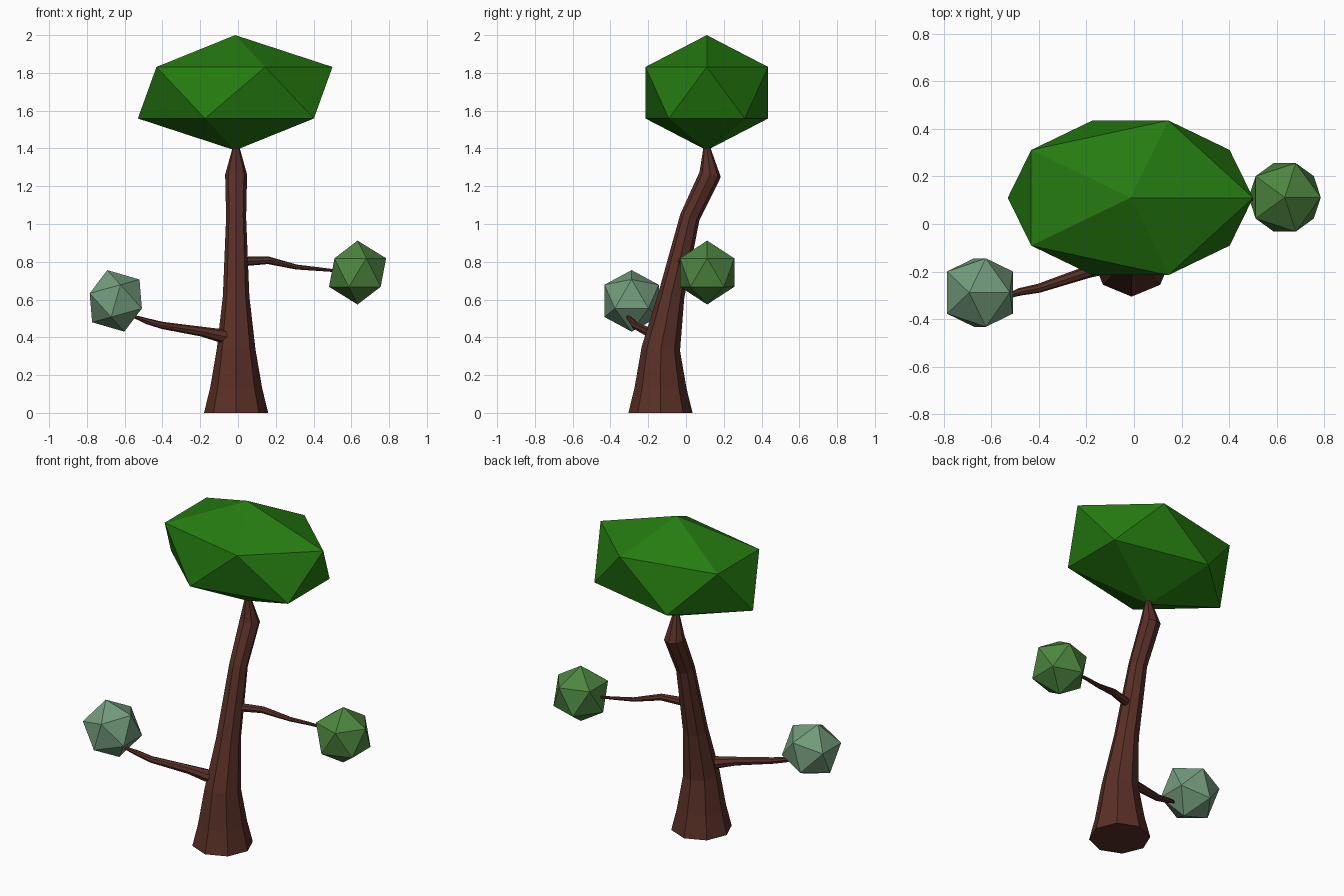
import bpy
import bmesh
import math
from mathutils import Vector, Matrix

cube = bpy.data.objects.get("Cube")
if cube:
    bpy.data.objects.remove(cube, do_unlink=True)


def make_material(name, rgb):
    mat = bpy.data.materials.new(name)
    mat.use_nodes = True
    colour = (*rgb, 1)
    mat.diffuse_color = colour
    bsdf = mat.node_tree.nodes["Principled BSDF"]
    bsdf.inputs["Base Color"].default_value = colour
    bsdf.inputs["Roughness"].default_value = 0.9
    return mat


bark = make_material("bark brown", (0.1, 0.029, 0.02))
leaf_dark = make_material("deep green", (0.018, 0.2, 0.005))
leaf_mid = make_material("mid green", (0.075, 0.24, 0.05))
leaf_pale = make_material("pale green", (0.17, 0.33, 0.2))


def finish(name, bm, mat):
    mesh = bpy.data.meshes.new(name)
    bmesh.ops.recalc_face_normals(bm, faces=bm.faces)
    bm.to_mesh(mesh)
    bm.free()
    mesh.materials.append(mat)
    obj = bpy.data.objects.new(name, mesh)
    bpy.context.collection.objects.link(obj)
    return obj


def limb(name, stations, side, sides=8, flat_start=False):
    """Tapering faceted tube; stations are (x, y, z, radius)."""
    bm = bmesh.new()
    points = [Vector(s[:3]) for s in stations]
    last = len(points) - 1
    rings = []
    for i, p in enumerate(points):
        tangent = (points[min(i + 1, last)] - points[max(i - 1, 0)]).normalized()
        if flat_start and i in (0, last):
            tangent = Vector((0, 0, 1))
        v = tangent.cross(Vector(side)).normalized()
        u = v.cross(tangent)
        ring = []
        for k in range(sides):
            a = math.tau * k / sides
            offset = u * math.cos(a) + v * math.sin(a)
            ring.append(bm.verts.new(p + offset * stations[i][3]))
        rings.append(ring)
    for lower, upper in zip(rings, rings[1:]):
        for k in range(sides):
            n = (k + 1) % sides
            bm.faces.new((lower[k], lower[n], upper[n], upper[k]))
    bm.faces.new(rings[0])
    bm.faces.new(rings[-1])
    return finish(name, bm, bark)


def foliage(name, centre, size, mat, tilt=0):
    """Flat-faced twenty-sided clump."""
    bm = bmesh.new()
    matrix = (Matrix.Translation(centre) @ Matrix.Rotation(math.radians(tilt), 4, "Y")
              @ Matrix.Diagonal((*size, 1)))
    bmesh.ops.create_icosphere(bm, subdivisions=1, radius=1, matrix=matrix)
    return finish(name, bm, mat)


# Trunk, leaning back as it rises
limb("trunk", [
    (-0.01, -0.135, 0, 0.17),
    (-0.01, -0.135, 0.13, 0.138),
    (-0.01, -0.133, 0.34, 0.102),
    (-0.01, -0.078, 0.62, 0.07),
    (-0.01, 0.02, 1.035, 0.053),
    (-0.01, 0.128, 1.262, 0.058),
    (-0.01, 0.11, 1.41, 0.017),
], (1, 0, 0), flat_start=True)

# Side branches
limb("left_branch", [
    (0, -0.03, 0.8, 0.026),
    (0.16, 0.01, 0.808, 0.02),
    (0.31, 0.06, 0.772, 0.013),
    (0.42, 0.09, 0.762, 0.01),
    (0.52, 0.11, 0.752, 0.007),
], (0, 1, 0))
limb("right_branch", [
    (-0.03, -0.15, 0.395, 0.042),
    (-0.19, -0.2, 0.43, 0.026),
    (-0.4, -0.27, 0.463, 0.019),
    (-0.48, -0.285, 0.485, 0.016),
    (-0.55, -0.31, 0.51, 0.008),
], (0, 1, 0))

# Foliage
foliage("canopy", (-0.015, 0.11, 1.695), (0.576, 0.382, 0.305), leaf_dark)
foliage("left_foliage", (0.633, 0.112, 0.743), (0.169,) * 3, leaf_mid)
foliage("right_foliage", (-0.647, -0.288, 0.593), (0.169,) * 3, leaf_pale, tilt=-15.5)
